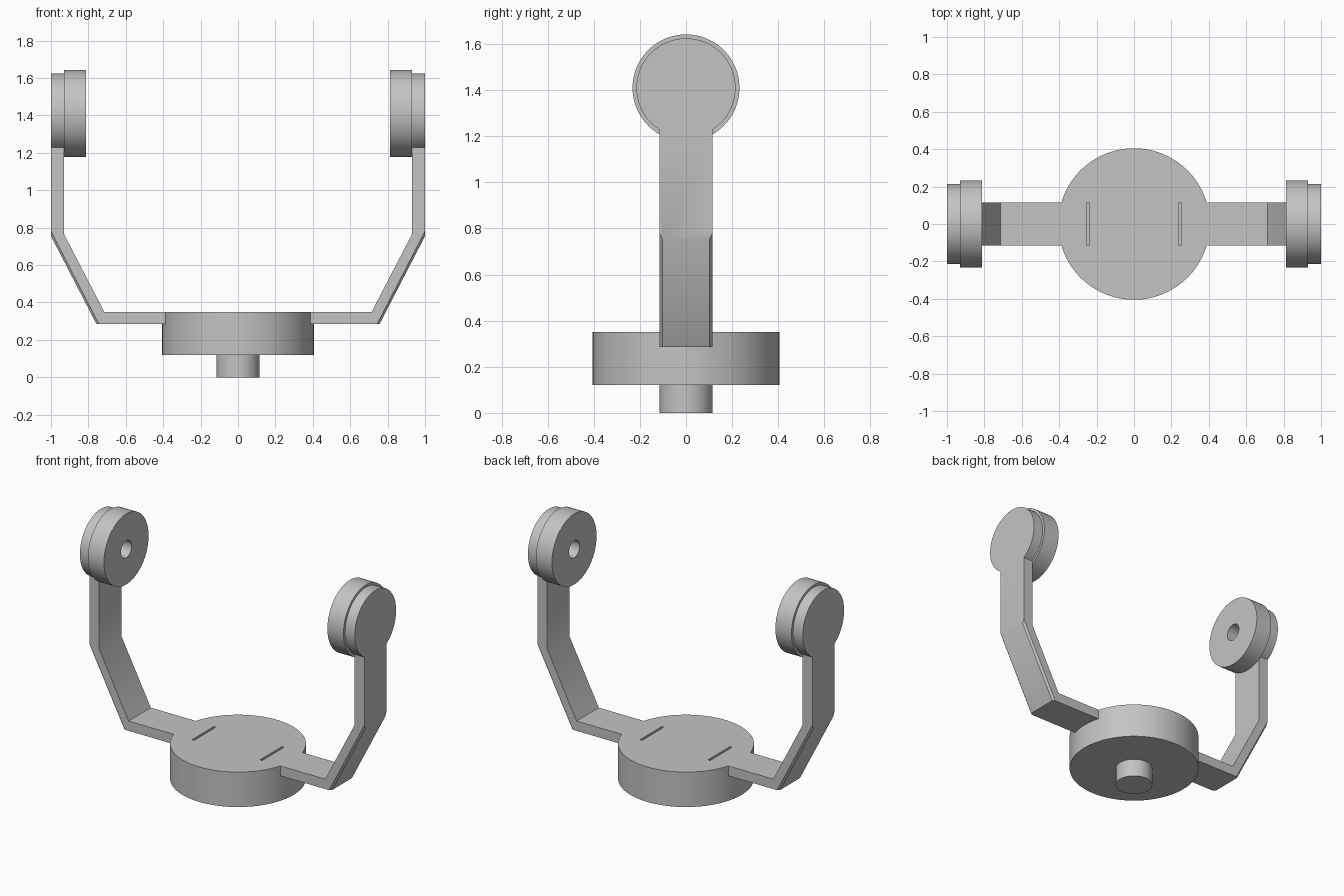
import bpy, bmesh
from math import radians, sin, cos, asin, pi, sqrt
from mathutils import Vector, Matrix

cube = bpy.data.objects.get("Cube")
if cube:
    bpy.data.objects.remove(cube, do_unlink=True)

grey = bpy.data.materials.new("light_grey")
grey.use_nodes = True
COLOUR = (0.55, 0.55, 0.55, 1)
grey.diffuse_color = COLOUR
grey.node_tree.nodes["Principled BSDF"].inputs["Base Color"].default_value = COLOUR

HALF_W = 0.115                 # half width of the arms
PLATE_IN, PLATE_OUT = 0.93, 1.0
HUB_Z, CAP_R, WHEEL_R = 1.41, 0.215, 0.232
NECK_Z = HUB_Z - sqrt(CAP_R ** 2 - HALF_W ** 2)
ARM_LOW, BASE_TOP = 0.285, 0.35


def finish(name, bm):
    bmesh.ops.recalc_face_normals(bm, faces=bm.faces)
    mesh = bpy.data.meshes.new(name)
    bm.to_mesh(mesh)
    bm.free()
    mesh.materials.append(grey)
    obj = bpy.data.objects.new(name, mesh)
    bpy.context.collection.objects.link(obj)
    return obj


def smooth(obj):
    bpy.ops.object.select_all(action='DESELECT')
    obj.select_set(True)
    bpy.context.view_layer.objects.active = obj
    bpy.ops.object.shade_smooth_by_angle(angle=radians(30))


def lathe(name, profile, closed=False, steps=96):
    """Turn a (radius, height) profile around z."""
    bm = bmesh.new()
    verts = [bm.verts.new((r, 0, z)) for r, z in profile]
    edges = [bm.edges.new(pair) for pair in zip(verts, verts[1:])]
    if closed:
        edges.append(bm.edges.new((verts[-1], verts[0])))
    bmesh.ops.spin(bm, geom=verts + edges, cent=(0, 0, 0), axis=(0, 0, 1),
                   angle=2 * pi, steps=steps, use_merge=True)
    bmesh.ops.remove_doubles(bm, verts=bm.verts, dist=1e-5)
    return finish(name, bm)


def prism(bm, points, direction):
    """Extrude a flat outline along a direction."""
    face = bm.faces.new([bm.verts.new(p) for p in points])
    top = bmesh.ops.extrude_face_region(bm, geom=[face], use_keep_orig=True)
    moved = [v for v in top["geom"] if isinstance(v, bmesh.types.BMVert)]
    bmesh.ops.translate(bm, verts=moved, vec=direction)


# Round base with its stem
base = lathe("base", [(0, 0), (HALF_W, 0), (HALF_W, 0.12), (0.405, 0.12),
                      (0.405, BASE_TOP), (0, BASE_TOP)])

# Pockets in the base that receive the arms, leaving a thin slot
for side in (1, -1):
    bm = bmesh.new()
    size = Matrix.Diagonal((0.26, 2 * HALF_W, 0.2, 1))
    place = Matrix.Translation((side * 0.37, 0, ARM_LOW + 0.1))
    bmesh.ops.create_cube(bm, size=1, matrix=place @ size)
    cutter = finish("pocket_cutter", bm)
    cutter.hide_render = True
    mod = base.modifiers.new("pocket", 'BOOLEAN')
    mod.operation, mod.solver, mod.object = 'DIFFERENCE', 'EXACT', cutter
    bpy.context.view_layer.objects.active = base
    bpy.ops.object.modifier_apply(modifier=mod.name)
    bpy.data.objects.remove(cutter, do_unlink=True)
smooth(base)

# Bent arm strip, seen from the front
KNEE, ELBOW = Vector((0.757, 0, ARM_LOW)), Vector((PLATE_OUT, 0, 0.755))
strip = [(0.255, ARM_LOW), (KNEE.x, KNEE.z), (ELBOW.x, ELBOW.z),
         (PLATE_OUT, NECK_Z), (PLATE_IN, NECK_Z), (PLATE_IN, 0.765),
         (0.715, BASE_TOP), (0.255, BASE_TOP)]

for side, label in ((1, "left"), (-1, "right")):
    # Arm with round end cap in one piece
    bm = bmesh.new()
    prism(bm, [(x, -HALF_W, z) for x, z in strip], (0, 2 * HALF_W, 0))
    gap, count = asin(HALF_W / CAP_R), 72
    angles = [gap + (2 * pi - 2 * gap) * i / count for i in range(count + 1)]
    prism(bm, [(PLATE_IN, CAP_R * sin(a), HUB_Z - CAP_R * cos(a)) for a in angles],
          (PLATE_OUT - PLATE_IN, 0, 0))
    bmesh.ops.remove_doubles(bm, verts=bm.verts, dist=1e-4)
    inner = [f for f in bm.faces if all(abs(v.co.z - NECK_Z) < 1e-4 for v in f.verts)]
    bmesh.ops.delete(bm, geom=inner, context='FACES_ONLY')
    bmesh.ops.recalc_face_normals(bm, faces=bm.faces)
    bmesh.ops.dissolve_limit(bm, angle_limit=radians(0.5), verts=bm.verts, edges=bm.edges)

    # Small chamfer along the outer edges of the sloping part
    middle = (KNEE + ELBOW) / 2
    slope = [e for e in bm.edges
             if ((e.verts[0].co + e.verts[1].co) / 2 * Vector((1, 0, 1)).x).x > 0
             and abs((e.verts[0].co.x + e.verts[1].co.x) / 2 - middle.x) < 1e-3
             and abs((e.verts[0].co.z + e.verts[1].co.z) / 2 - middle.z) < 1e-3
             and abs(e.verts[0].co.y - e.verts[1].co.y) < 1e-3]
    bmesh.ops.bevel(bm, geom=slope, offset=0.012, segments=1, affect='EDGES')
    if side < 0:
        bmesh.ops.scale(bm, vec=(-1, 1, 1), verts=bm.verts)
    smooth(finish(label + "_arm", bm))

    # Round pad with a centre hole
    pad = lathe(label + "_pad", [(0.056, 0.813), (WHEEL_R, 0.813),
                                 (WHEEL_R, PLATE_IN), (0.056, PLATE_IN)], closed=True)
    turn = Matrix.Rotation(side * pi / 2, 4, 'Y')
    pad.data.transform(Matrix.Translation((0, 0, HUB_Z)) @ turn)
    smooth(pad)
